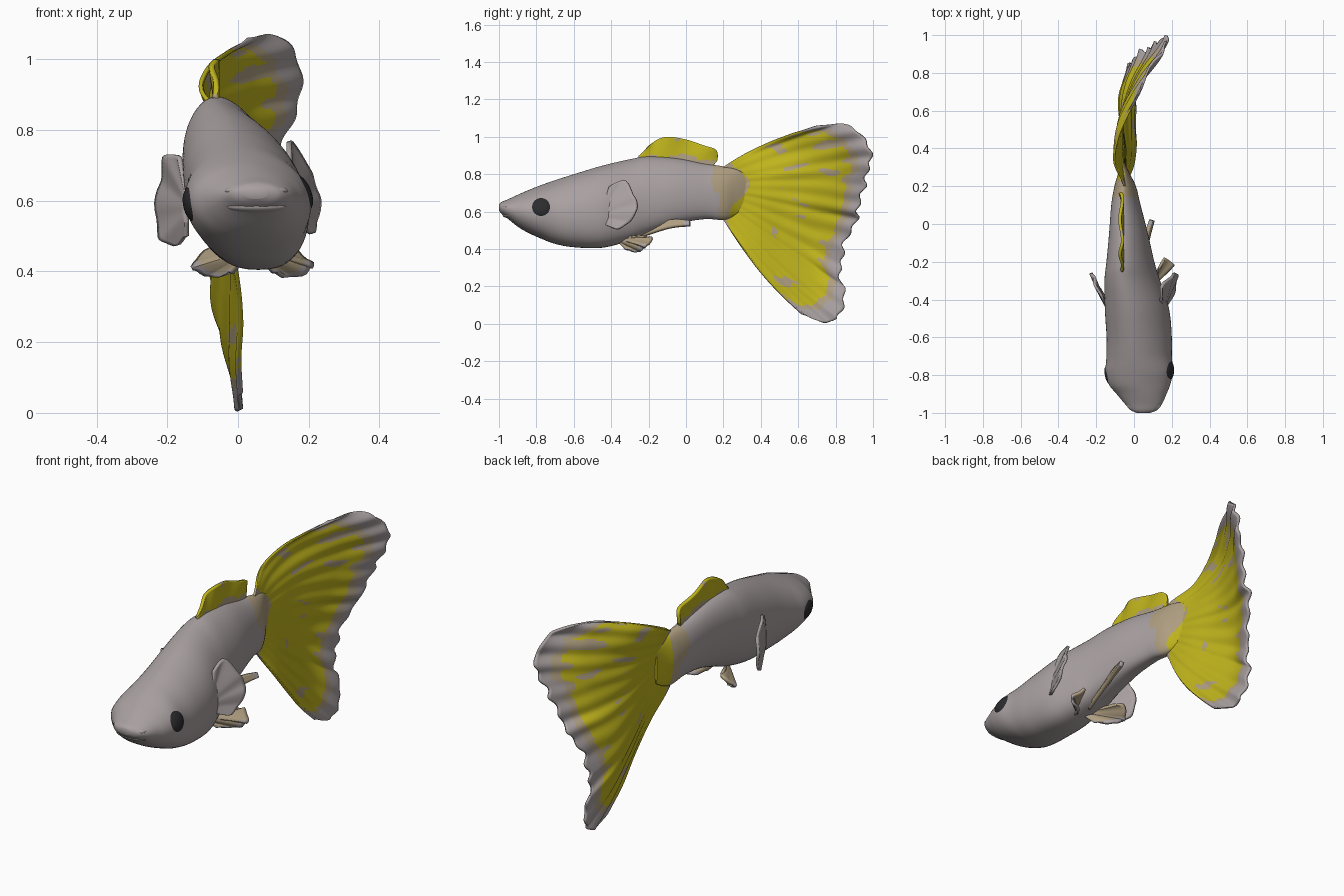
import bpy, bmesh, math
from mathutils import Vector, noise
from mathutils.bvhtree import BVHTree

if "Cube" in bpy.data.objects:
    bpy.data.objects.remove(bpy.data.objects["Cube"])


def material(name, rgb):
    m = bpy.data.materials.new(name)
    m.diffuse_color = (*rgb, 1)
    m.use_nodes = True
    m.node_tree.nodes["Principled BSDF"].inputs["Base Color"].default_value = m.diffuse_color
    return m


GREY, TAN, YELLOW, BLACK = range(4)
MATS = [material("warm grey", (0.40, 0.355, 0.36)),
        material("tan", (0.43, 0.345, 0.22)),
        material("yellow", (0.53, 0.46, 0.012)),
        material("eye black", (0.025, 0.025, 0.028))]


def curve(pts, u):
    """Smooth (Catmull-Rom) point on a list of tuples, u from 0 to 1."""
    n = len(pts) - 1
    i = min(int(u * n), n - 1)
    f = u * n - i
    a, b, c, d = (pts[min(max(k, 0), n)] for k in (i - 1, i, i + 1, i + 2))
    return [0.5 * (2 * q + (r - p) * f + (2 * p - 5 * q + 4 * r - s) * f * f
                   + (3 * q - p - 3 * r + s) * f ** 3) for p, q, r, s in zip(a, b, c, d)]


def finish(name, bm, angle=50, fix=True):
    if fix:
        bmesh.ops.recalc_face_normals(bm, faces=bm.faces)
    me = bpy.data.meshes.new(name)
    bm.to_mesh(me)
    bm.free()
    for m in MATS:
        me.materials.append(m)
    ob = bpy.data.objects.new(name, me)
    bpy.context.collection.objects.link(ob)
    bpy.ops.object.select_all(action='DESELECT')
    ob.select_set(True)
    bpy.context.view_layer.objects.active = ob
    bpy.ops.object.shade_smooth_by_angle(angle=math.radians(angle))
    return ob


def ellipsoid(name, centre, scale, mat):
    bm = bmesh.new()
    bmesh.ops.create_uvsphere(bm, u_segments=28, v_segments=16, radius=1)
    for v in bm.verts:
        v.co = Vector(centre) + Vector(a * b for a, b in zip(v.co, scale))
    for f in bm.faces:
        f.material_index = mat
    return finish(name, bm)


def sheet(name, inner, outer, rays, rings, thick, rule, shape=None):
    """Thin fin spanning two polylines; rule(s, t, centre) picks the colour."""
    bm = bmesh.new()
    grid = []
    for i in range(rays + 1):
        t = i / rays
        a, b = Vector(curve(inner, t)), Vector(curve(outer, t))
        row = []
        for j in range(rings + 1):
            s = j / rings
            p = a.lerp(b, s)
            row.append(bm.verts.new(shape(p, s, t) if shape else p))
        grid.append(row)
    for i in range(rays):
        for j in range(rings):
            f = bm.faces.new((grid[i][j], grid[i + 1][j], grid[i + 1][j + 1], grid[i][j + 1]))
            f.material_index = rule((j + .5) / rings, (i + .5) / rays, f.calc_center_median())
    ob = finish(name, bm)
    mod = ob.modifiers.new("thickness", 'SOLIDIFY')
    mod.thickness, mod.offset = thick, 0
    return ob


# Body: stations of y, top z, bottom z, centre x, half width, lean of the back
STATIONS = [
    (-1.0, .64, .605, .05, .035, 0), (-.985, .652, .588, .052, .07, 0),
    (-.95, .667, .56, .05, .1, 0), (-.9, .69, .52, .04, .132, 0),
    (-.85, .712, .49, .03, .162, .005), (-.78, .74, .458, .028, .178, .01),
    (-.7, .768, .428, .027, .172, .02), (-.6, .80, .41, .027, .17, .03),
    (-.45, .845, .407, .015, .165, .04), (-.3, .88, .445, -.01, .14, .045),
    (-.2, .895, .485, -.02, .12, .04), (-.05, .885, .535, -.03, .098, .03),
    (.1, .857, .56, -.043, .075, .02), (.2, .842, .556, -.047, .056, .01),
    (.27, .825, .58, -.054, .03, 0), (.34, .79, .62, -.066, .006, 0)]


def body_point(u, ang):
    y, top, bot, xc, hw, lean = curve(STATIONS, u)
    c, s = math.cos(ang), math.sin(ang)
    c = math.copysign(abs(c) ** (1.1 if s > 0 else .8), c)
    return Vector((xc + hw * c - lean * s, y, (top + bot) / 2 + (top - bot) / 2 * s))


def yellow_start(z):
    return .23 + .11 * math.exp(-((z - .74) / .09) ** 2)


def body_colour(c):
    right = c.x > -.052
    wob = .02 * noise.noise(c * 14)
    if c.y > (yellow_start(c.z) if right else .235) + wob:
        return YELLOW
    return TAN if c.y > (.14 if c.z > .7 else .18) + wob else GREY


bm = bmesh.new()
NU, NA = 150, 56
rings = [[bm.verts.new(body_point(i / NU, 2 * math.pi * k / NA)) for k in range(NA)]
         for i in range(NU + 1)]
for a, b in zip(rings, rings[1:]):
    for k in range(NA):
        n = (k + 1) % NA
        f = bm.faces.new((a[k], a[n], b[n], b[k]))
        f.material_index = body_colour(f.calc_center_median())
bm.faces.new(rings[0])
bm.faces.new(rings[-1]).material_index = YELLOW
bm.normal_update()
SKIN = BVHTree.FromBMesh(bm)
finish("body", bm, 60)

# Lips
ellipsoid("upper_lip", (.052, -.958, .628), (.09, .04, .02), GREY)
ellipsoid("lower_lip", (.052, -.945, .583), (.085, .036, .018), GREY)


# Eyes: thin round plates laid on the skin
def eye(name, side, y, z, r):
    bm = bmesh.new()

    def lay(rad, ang):
        p = Vector((side, y + rad * math.cos(ang), z + rad * math.sin(ang)))
        hit = SKIN.ray_cast(p, Vector((-side, 0, 0)))[0]
        lift = .006 * (1 - (rad / r) ** 4) + .001
        return bm.verts.new(hit + Vector((side * lift, 0, 0)))
    n = 28
    hub = lay(0, 0)
    loops = [[lay(r * q / 5, 2 * math.pi * k / n) for k in range(n)] for q in range(1, 6)]
    for k in range(n):
        m = (k + 1) % n
        bm.faces.new((hub, loops[0][k], loops[0][m]))
        for a, b in zip(loops, loops[1:]):
            bm.faces.new((a[k], b[k], b[m], a[m]))
    for f in bm.faces:
        f.material_index = BLACK
        f.normal_update()
        if f.normal.x * side < 0:
            f.normal_flip()
    finish(name, bm, 60, fix=False)


eye("right_eye", 1, -.775, .625, .048)
eye("left_eye", -1, -.8, .59, .048)

# Tail fin: sideways offset from base to margin, for rays from top to bottom
BEND = [(-.05, -.105, -.09, -.04, .02), (-.05, -.09, -.07, .03, .16),
        (-.05, -.07, -.05, .03, .16), (-.05, -.06, -.06, 0, .095),
        (-.05, -.055, -.065, -.04, .03), (-.05, -.05, -.07, -.075, -.025),
        (-.05, -.04, -.055, -.06, -.02), (-.045, -.02, -.02, -.02, 0),
        (-.045, -.005, .01, .005, .01)]


def tail_shape(p, s, t):
    row = curve(BEND, t)
    x = curve([(v,) for v in row], s)[0]
    x += .005 * s * math.sin(t * 75) + .004 * s * math.sin(t * 31 + 1)
    bulge = math.sin(math.pi * s) * (.025 * (1 - t) ** 3 - .04 * t ** 3)
    jag = s ** 6 * (.011 * math.sin(t * 95) + .008 * math.sin(t * 41))
    return Vector((x, p.y + jag * (1 - abs(2 * t - 1) ** 3), max(p.z + bulge, .003)))


def tail_rule(s, t, c):
    if c.y < yellow_start(c.z) + .02 * noise.noise(c * 14):
        return TAN
    edge = .875 - .08 * (2 * t - 1) ** 2 + .06 * noise.noise(Vector((t * 17, 3, 0)))
    if s > edge + .05:
        return GREY
    streak = noise.noise(Vector((t * 24, s * 6, 7)))
    if s > edge or (s > .4 and streak > (.25 if t < .3 else .4)):
        return TAN
    return YELLOW


sheet("tail_fin",
      [(0, .2, .84), (0, .22, .77), (0, .23, .7), (0, .22, .63), (0, .2, .555)],
      [(0, .7, 1.055), (0, .84, 1.068), (0, .93, 1.02), (0, .975, .94), (0, .99, .86),
       (0, .96, .78), (0, .94, .7), (0, .925, .61), (0, .9, .54), (0, .86, .45),
       (0, .835, .36), (0, .82, .28), (0, .85, .18), (0, .83, .08), (0, .8, .025),
       (0, .73, .008), (0, .62, .055)],
      140, 56, .012, tail_rule, tail_shape)


# Dorsal fin
def dorsal_shape(p, s, t):
    return p + Vector((.007 * s * math.sin(t * 18) - .008 * s, 0, 0))


def dorsal_rule(s, t, c):
    n = noise.noise(Vector((t * 7, s * 3, 2)))
    return TAN if n > .4 or t < .03 or (t > .45 and s < .35 and n > -.1) else YELLOW


sheet("dorsal_fin",
      [(-.06, -.25, .875), (-.06, -.15, .88), (-.06, 0, .865), (-.06, .14, .84)],
      [(-.06, -.25, .895), (-.06, -.2, .95), (-.06, -.15, .985), (-.06, -.09, 1.0),
       (-.06, 0, .985), (-.06, .09, .955), (-.06, .16, .93), (-.06, .165, .87)],
      50, 14, .016, dorsal_rule, dorsal_shape)


# Pectoral fins
def fin_ripple(p, s, t):
    return p + Vector((.004 * s * math.sin(t * 24), 0, .003 * s * math.sin(t * 35)))


def grey_rule(s, t, c):
    return GREY


sheet("right_pectoral_fin", [(.155, -.44, .63), (.16, -.44, .55)],
      [(.14, -.41, .73), (.148, -.33, .77), (.195, -.28, .69), (.222, -.26, .63),
       (.225, -.29, .56), (.21, -.36, .51), (.17, -.44, .53)],
      30, 10, .014, grey_rule, fin_ripple)
sheet("left_pectoral_fin", [(-.145, -.44, .62), (-.145, -.44, .54)],
      [(-.165, -.4, .72), (-.2, -.33, .73), (-.215, -.28, .66), (-.228, -.26, .58),
       (-.22, -.28, .5), (-.18, -.35, .475), (-.14, -.42, .5)],
      30, 10, .014, grey_rule, fin_ripple)


# Pelvic fins, mirrored about the belly line
def pelvic_rule(s, t, c):
    return TAN if .2 < s < .85 or t > .6 else GREY


ROOT = [(.06, -.36, .44), (.09, -.33, .46)]
RIM = [(.1, -.32, .395), (.15, -.25, .385), (.2, -.23, .405),
       (.205, -.21, .42), (.16, -.18, .46), (.13, -.25, .47)]
for name, flip in (("right_pelvic_fin", False), ("left_pelvic_fin", True)):
    r, o = ([(.08 - x if flip else x, y, z) for x, y, z in pts] for pts in (ROOT, RIM))
    sheet(name, r, o, 24, 10, .014, pelvic_rule, fin_ripple)

# Anal fin: narrow blade trailing under the belly
sheet("anal_fin", [(.03, -.3, .465), (.055, -.1, .55), (.09, .02, .55)],
      [(.04, -.3, .445), (.07, -.1, .51), (.1, .02, .525)], 24, 4, .022,
      lambda s, t, c: GREY if t > .85 else TAN)
